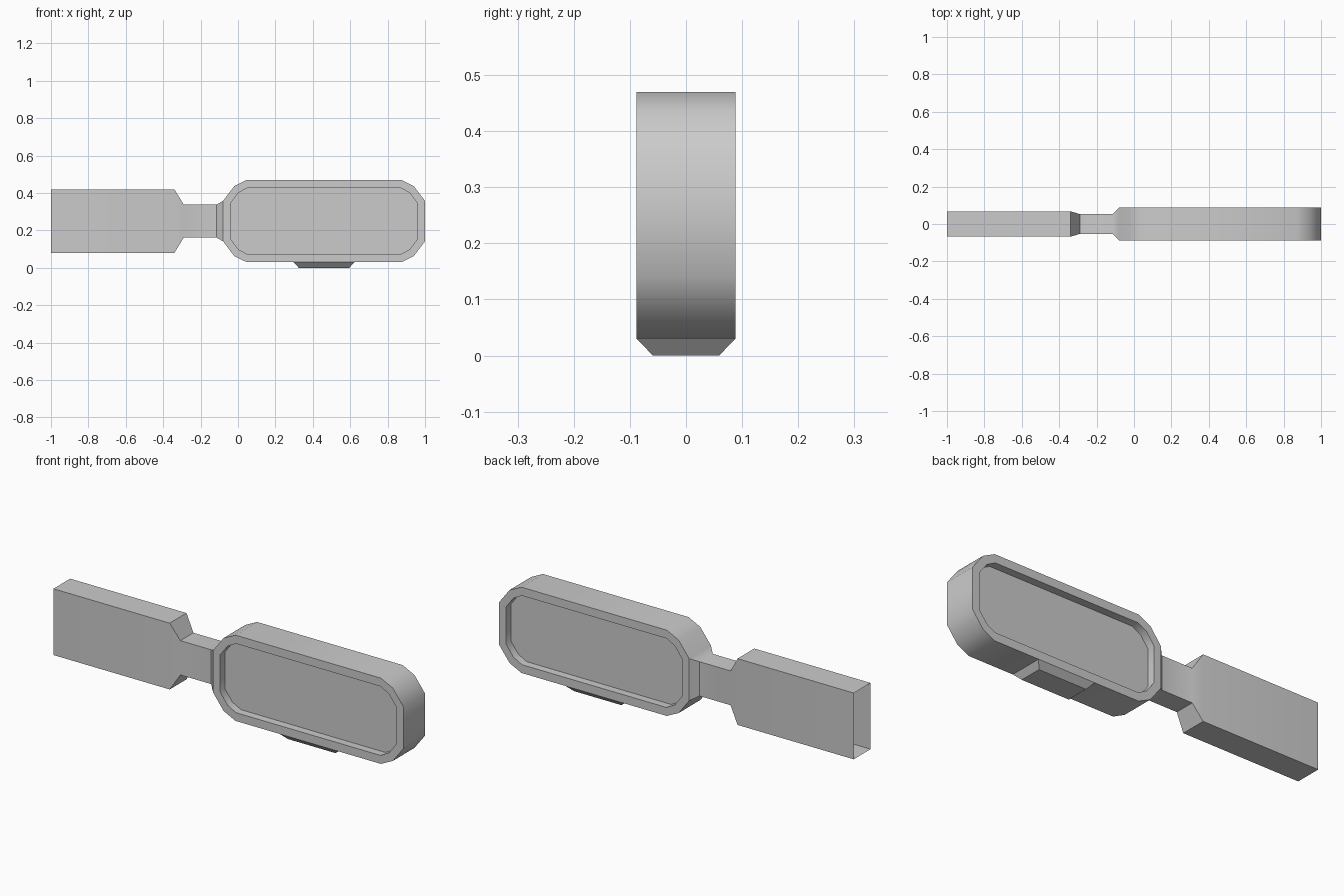
import bpy, bmesh

if "Cube" in bpy.data.objects:
    bpy.data.objects.remove(bpy.data.objects["Cube"])

CZ = 0.25  # height of the centre line


def finish(name, bm, angle=0.7):
    bmesh.ops.remove_doubles(bm, verts=bm.verts, dist=1e-5)
    bmesh.ops.recalc_face_normals(bm, faces=bm.faces)
    me = bpy.data.meshes.new(name)
    bm.to_mesh(me)
    bm.free()
    ob = bpy.data.objects.new(name, me)
    bpy.context.collection.objects.link(ob)
    bpy.ops.object.select_all(action='DESELECT')
    ob.select_set(True)
    bpy.context.view_layer.objects.active = ob
    bpy.ops.object.shade_smooth_by_angle(angle=angle)
    return ob


def bridge(bm, a, b, skip=()):
    n = len(a)
    for i in range(n):
        if i not in skip:
            bm.faces.new((a[i], a[(i + 1) % n], b[(i + 1) % n], b[i]))


def rounded(hx, hz, corner):
    """Outline from one corner (upper right, top to side), mirrored four ways."""
    q = [(hx - dx, hz - dz) for dx, dz in corner]
    pts = q + [(x, -z) for x, z in reversed(q)]
    pts += [(-x, -z) for x, z in q] + [(-x, z) for x, z in reversed(q)]
    return pts


# Head: bevelled case with a shallow recess on both faces
bm = bmesh.new()
outer = rounded(0.54, 0.22, [(0.127, 0), (0.06, 0.033), (0, 0.112)])
inner = rounded(0.50, 0.177, [(0.09, 0), (0.042, 0.026), (0, 0.082)])


def ring(pts, y):
    return [bm.verts.new((0.46 + x, y, CZ + z)) for x, z in pts]


rims = []
for s in (-1, 1):
    rim, lip, floor = ring(outer, s * 0.088), ring(inner, s * 0.088), ring(inner, s * 0.048)
    bridge(bm, rim, lip)
    bridge(bm, lip, floor)
    bm.faces.new(floor)
    rims.append(rim)
# the left side (segment 8) stays open where the neck joins
bridge(bm, rims[0], rims[1], skip=(8,))

# Neck and handle: rectangular sections, open at the far end
prev = None
for x, hy, hz in [(-0.08, 0.088, 0.108), (-0.115, 0.053, 0.088), (-0.29, 0.053, 0.088),
                  (-0.34, 0.068, 0.17), (-1.0, 0.068, 0.17)]:
    sec = [bm.verts.new((x, sy * hy, CZ + sz * hz))
           for sy, sz in ((-1, -1), (1, -1), (1, 1), (-1, 1))]
    if prev:
        bridge(bm, prev, sec)
    prev = sec
finish("head_and_handle", bm)

# Foot: tapered pad under the head
bm = bmesh.new()
top, bottom = [[bm.verts.new((0.46 + sx * hx, sy * hy, z))
                for sx, sy in ((-1, -1), (1, -1), (1, 1), (-1, 1))]
               for hx, hy, z in ((0.162, 0.088, 0.03), (0.135, 0.059, 0.0))]
bridge(bm, top, bottom)
bm.faces.new(bottom)
finish("bottom_pad", bm, 0.5)
